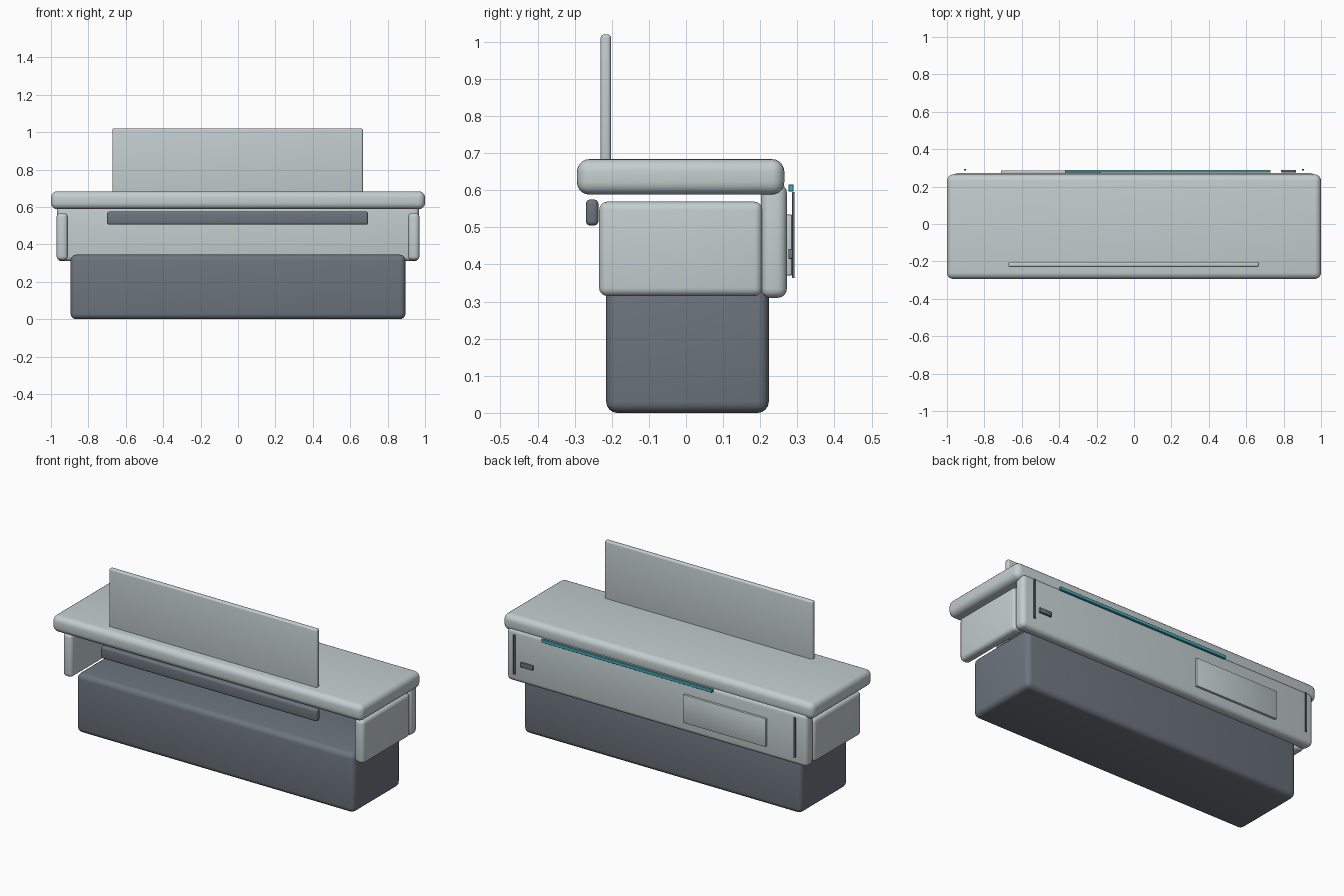
import bpy, bmesh

if "Cube" in bpy.data.objects:
    bpy.data.objects.remove(bpy.data.objects["Cube"])


def material(name, rgb):
    m = bpy.data.materials.new(name)
    m.diffuse_color = (*rgb, 1.0)
    m.use_nodes = True
    m.node_tree.nodes["Principled BSDF"].inputs["Base Color"].default_value = m.diffuse_color
    return m


LIGHT = material("pale_grey", (0.55, 0.615, 0.62))
DARK = material("slate_grey", (0.15, 0.175, 0.205))
TEAL = material("teal", (0.06, 0.42, 0.5))


def box(name, x, y, z, mat, radius, segments=4):
    """Rounded box spanning the given (min, max) ranges."""
    spans = (x, y, z)
    bm = bmesh.new()
    bmesh.ops.create_cube(bm, size=1.0)
    for v in bm.verts:
        for i, (lo, hi) in enumerate(spans):
            v.co[i] = hi if v.co[i] > 0 else lo
    centre = [(lo + hi) / 2 for lo, hi in spans]
    for v in bm.verts:
        for i in range(3):
            v.co[i] -= centre[i]
    me = bpy.data.meshes.new(name)
    bm.to_mesh(me)
    bm.free()
    me.materials.append(mat)
    ob = bpy.data.objects.new(name, me)
    ob.location = centre
    bpy.context.collection.objects.link(ob)
    bev = ob.modifiers.new("rounding", 'BEVEL')
    bev.width = radius
    bev.segments = segments
    bpy.ops.object.select_all(action='DESELECT')
    ob.select_set(True)
    bpy.context.view_layer.objects.active = ob
    bpy.ops.object.modifier_apply(modifier="rounding")
    bpy.ops.object.shade_smooth_by_angle()
    return ob


# Main desk body
box("plinth", (-0.895, 0.895), (-0.215, 0.223), (0.0, 0.345), DARK, 0.03)
box("worktop", (-1.0, 1.0), (-0.294, 0.265), (0.588, 0.684), LIGHT, 0.034, 5)
box("back_panel", (-0.968, 0.968), (0.202, 0.272), (0.31, 0.617), LIGHT, 0.025)
box("privacy_screen", (-0.672, 0.668), (-0.23, -0.202), (0.65, 1.02), LIGHT, 0.01)
box("cable_tray", (-0.70, 0.696), (-0.27, -0.236), (0.505, 0.575), DARK, 0.012)

# Mirrored end panels and thin slots on the back face
for side, label in ((-1, "left"), (1, "right")):
    box(label + "_end_panel", tuple(sorted((side * 0.91, side * 0.97))),
        (-0.234, 0.206), (0.315, 0.569), LIGHT, 0.022)
    box(label + "_slot", (side * 0.903 - 0.006, side * 0.903 + 0.006),
        (0.286, 0.293), (0.364, 0.595), DARK, 0.001, 1)

# Fittings on the back face
box("accent_strip", (-0.37, 0.73), (0.276, 0.29), (0.597, 0.615), TEAL, 0.001, 1)
box("access_panel", (-0.712, -0.18), (0.27, 0.286), (0.37, 0.535), LIGHT, 0.004, 2)
box("handle", (0.787, 0.867), (0.276, 0.29), (0.415, 0.442), DARK, 0.003, 2)
